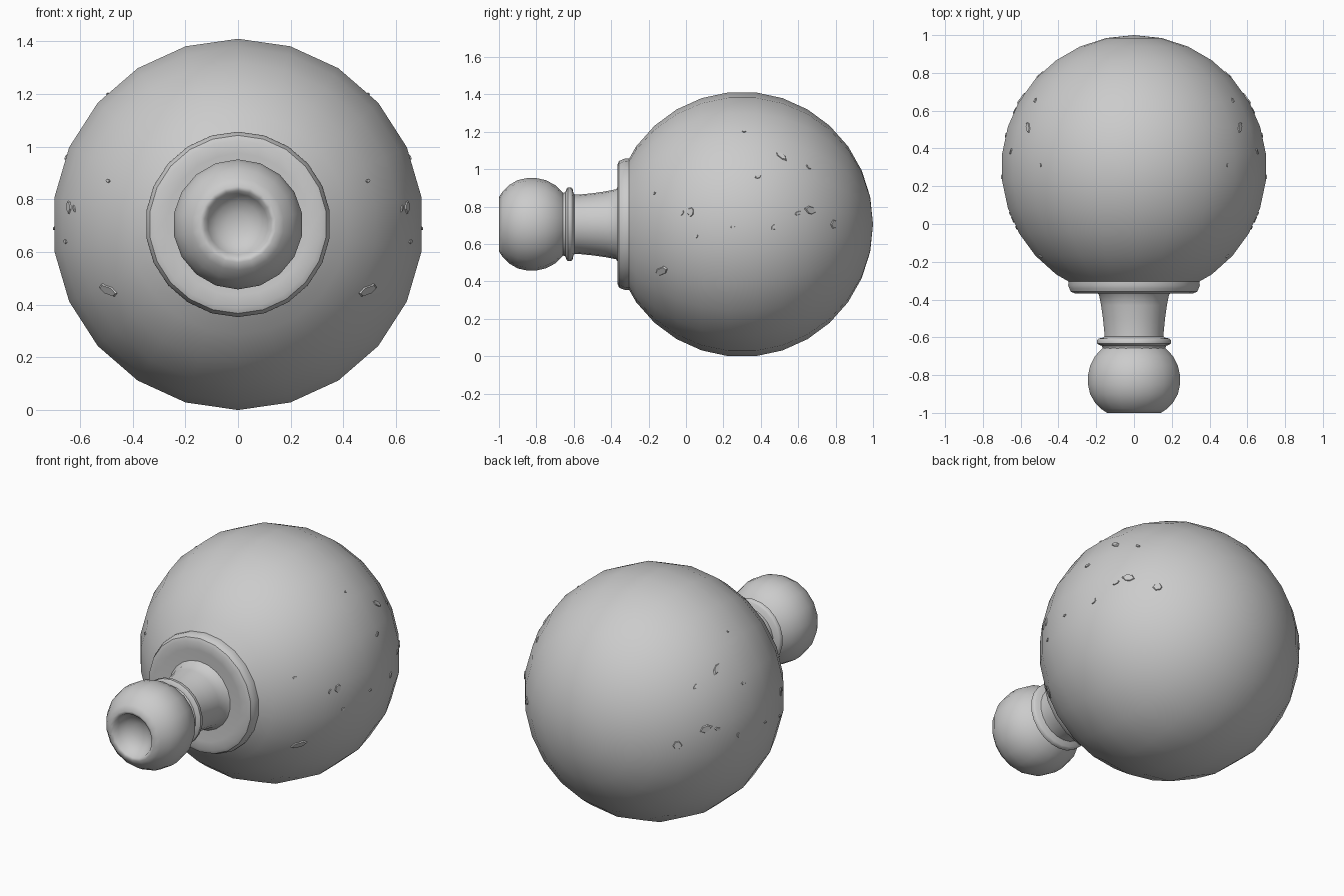
import bpy, bmesh, math, random
from mathutils import Vector

if "Cube" in bpy.data.objects:
    bpy.data.objects.remove(bpy.data.objects["Cube"])

random.seed(4)
CZ = 0.705


def make_object(name, bm, angle=None):
    bmesh.ops.recalc_face_normals(bm, faces=bm.faces)
    me = bpy.data.meshes.new(name)
    bm.to_mesh(me)
    bm.free()
    ob = bpy.data.objects.new(name, me)
    bpy.context.collection.objects.link(ob)
    if angle:
        bpy.ops.object.select_all(action='DESELECT')
        ob.select_set(True)
        bpy.context.view_layer.objects.active = ob
        bpy.ops.object.shade_smooth_by_angle(angle=math.radians(angle))
    return ob


def lathe(name, profile, sides, angle=50):
    """Turn (radius, y) points around the horizontal axis."""
    bm = bmesh.new()
    rings = []
    for r, y in profile:
        rings.append([bm.verts.new((r * math.sin(2 * math.pi * i / sides), y,
                                    CZ + r * math.cos(2 * math.pi * i / sides)))
                      for i in range(sides)])
    for a, b in zip(rings, rings[1:]):
        for i in range(sides):
            j = (i + 1) % sides
            bm.faces.new((a[i], a[j], b[j], b[i]))
    bmesh.ops.remove_doubles(bm, verts=bm.verts, dist=1e-5)
    return make_object(name, bm, angle)


# Large globe, open where the collar covers it
globe = lathe("globe", [(0.709 * math.sin(math.radians(t)),
                         0.3 + 0.7 * math.cos(math.radians(t)))
                        for t in range(0, 157, 12)], 22)

# Wide collar against the globe
lathe("collar", [(0.28, -0.275), (0.335, -0.28), (0.35, -0.293), (0.352, -0.325),
                 (0.345, -0.343), (0.338, -0.358), (0.318, -0.367), (0.27, -0.363),
                 (0.14, -0.36)], 22, 40)

# Waisted neck
lathe("neck", [(0.21, -0.355), (0.187, -0.375), (0.176, -0.43), (0.166, -0.50),
               (0.158, -0.58), (0.16, -0.63)], 22)

# Thin ring at the end of the neck
lathe("neck_ring", [(0.15, -0.59), (0.168, -0.602), (0.188, -0.606), (0.197, -0.615),
                    (0.197, -0.632), (0.187, -0.64), (0.172, -0.645),
                    (0.165, -0.665), (0.14, -0.67)], 22)

# End knob with a rounded hollow in its tip
lathe("end_knob", [(0.15, -0.645), (0.172, -0.66), (0.21, -0.70), (0.236, -0.75),
                   (0.247, -0.80), (0.247, -0.85), (0.236, -0.90), (0.21, -0.945),
                   (0.175, -0.98), (0.145, -1.0), (0.128, -0.995), (0.115, -0.965),
                   (0.085, -0.935), (0.045, -0.918), (0, -0.913)], 18, 60)

# Small chips breaking the globe surface: y, z, length, width, tilt in degrees
chips = [(-0.13, 0.455, 0.055, 0.026, 40), (-0.17, 0.87, 0.013, 0.008, 0),
         (0.025, 0.77, 0.03, 0.022, 80), (-0.02, 0.765, 0.017, 0.009, 60),
         (0.055, 0.64, 0.014, 0.010, 20), (0.385, 0.96, 0.020, 0.012, 20),
         (0.25, 0.69, 0.014, 0.008, 0), (0.47, 0.69, 0.022, 0.014, 50),
         (0.51, 1.07, 0.040, 0.018, -35), (0.655, 1.01, 0.020, 0.010, -30),
         (0.665, 0.78, 0.042, 0.024, -15), (0.60, 0.765, 0.024, 0.012, 20),
         (0.79, 0.705, 0.030, 0.028, 0), (0.31, 1.20, 0.012, 0.007, 0)]
bpy.context.view_layer.update()
bm = bmesh.new()
for y, z, length, width, tilt in chips:
    hit, p, n, _ = globe.ray_cast(Vector((2, y, z)), Vector((-1, 0, 0)))
    if not hit:
        continue
    u = Vector((0, 1, 0))
    u = (u - n * u.dot(n)).normalized()
    v = n.cross(u)
    phases = [2 * math.pi * (k + random.uniform(-0.2, 0.2)) / 6 for k in range(6)]
    c, s = math.cos(math.radians(tilt)), math.sin(math.radians(tilt))
    for side in (1, -1):
        loops = []
        for scale, lift in ((1.0, -0.006), (0.75, 0.005)):
            ring = []
            for a in phases:
                i, j = length * scale * math.cos(a), width * scale * math.sin(a)
                q = p + u * (i * c - j * s) + v * (i * s + j * c) + n * lift
                ring.append(bm.verts.new((q.x * side, q.y, q.z)))
            loops.append(ring)
        low, top = loops
        bm.faces.new(top)
        bm.faces.new(low[::-1])
        for k in range(6):
            m = (k + 1) % 6
            bm.faces.new((low[k], low[m], top[m], top[k]))
make_object("surface_chips", bm)
